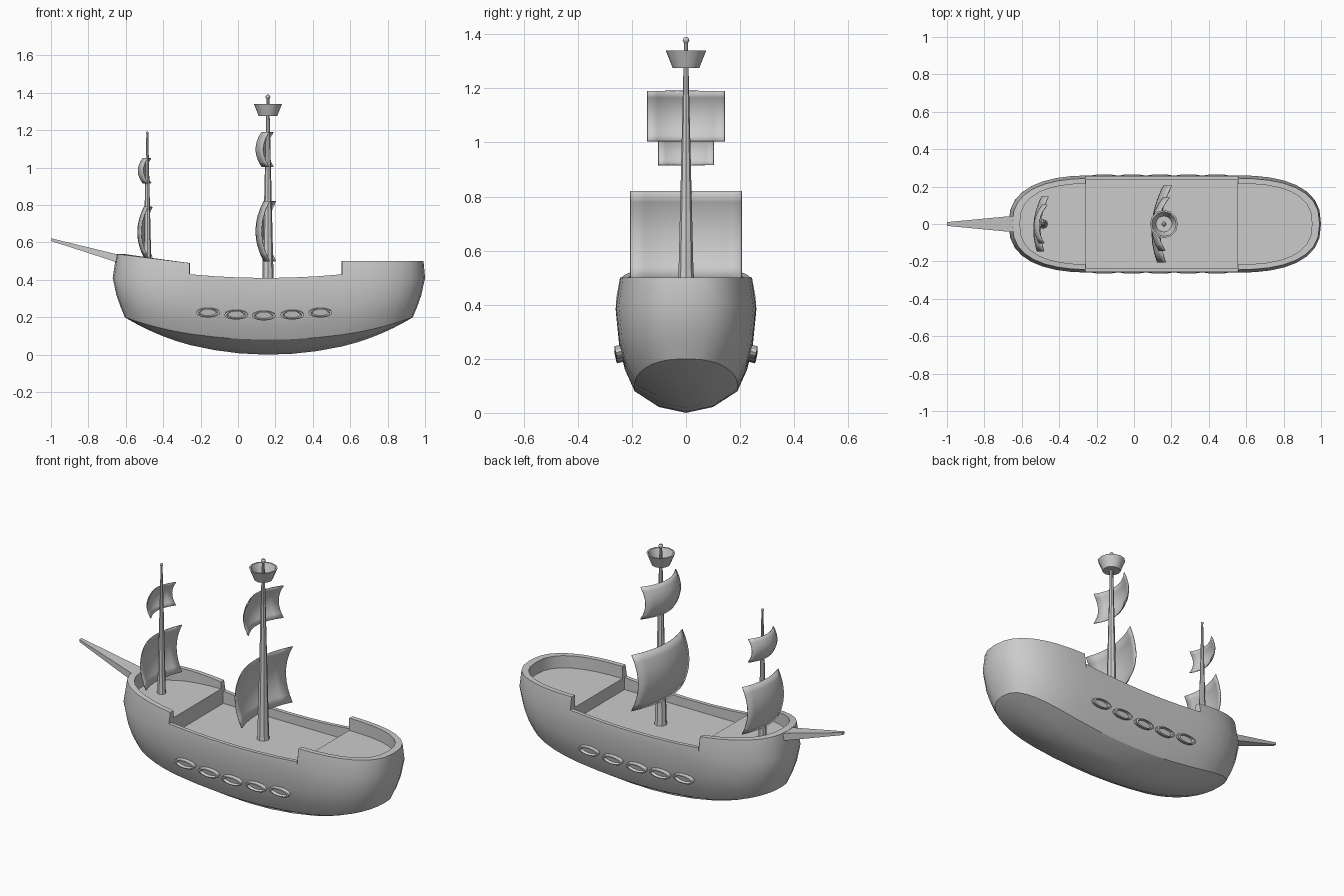
import bpy, bmesh, math
from mathutils import Matrix, Vector

if "Cube" in bpy.data.objects:
    bpy.data.objects.remove(bpy.data.objects["Cube"])


def finish(name, bm, angle=30):
    bmesh.ops.remove_doubles(bm, verts=bm.verts, dist=1e-4)
    bmesh.ops.dissolve_degenerate(bm, edges=bm.edges, dist=1e-5)
    bmesh.ops.recalc_face_normals(bm, faces=bm.faces)
    me = bpy.data.meshes.new(name)
    bm.to_mesh(me)
    bm.free()
    ob = bpy.data.objects.new(name, me)
    bpy.context.collection.objects.link(ob)
    bpy.ops.object.select_all(action='DESELECT')
    ob.select_set(True)
    bpy.context.view_layer.objects.active = ob
    bpy.ops.object.shade_smooth_by_angle(angle=math.radians(angle))
    return ob


def loft(bm, rings, closed=True):
    rows = [[bm.verts.new(p) for p in r] for r in rings]
    n = len(rows[0])
    for a, b in zip(rows, rows[1:]):
        for i in range(n if closed else n - 1):
            j = (i + 1) % n
            bm.faces.new((a[i], a[j], b[j], b[i]))
    return rows


def lathe(name, profile, n, matrix):
    bm = bmesh.new()
    loft(bm, [[matrix @ Vector((r * math.cos(2 * math.pi * i / n),
                                r * math.sin(2 * math.pi * i / n), z))
               for i in range(n)] for r, z in profile])
    return finish(name, bm)


# Hull: lofted cross-sections with raised bow and stern decks
def section(u, part):
    s = abs(u)
    sg = -1 if u < 0 else 1
    p = min(1, max(0, (s - .45) / .55))
    shape = (max(0, 1 - p ** 2.5)) ** .4
    x0 = .165 + .835 * u
    zc, zk = .08 + .12 * u * u, .2 * u * u

    def pt(y, inset, z):
        return (x0 - sg * inset * p ** 1.5, y * shape, z)
    if part == 'bow':
        rim, deck, yo, yi = .49 + .045 * (-.26 - x0) / .38, .45, .244, .216
    elif part == 'stern':
        rim, deck, yo, yi = .5, .43, .244, .216
    else:
        rim, deck, yo, yi = .41 + .02 * ((x0 - .15) / .41) ** 2, .36, .257, .235
    ri = .02 if u < 0 else .008
    half = [pt(0, .065, zk), pt(.1, .065, zk + (zc - zk) * .27),
            pt(.19, .065, zc),
            pt(.226, .042, zc + .2 * (.48 - zc)),
            pt(.247, .02, zc + .42 * (.48 - zc)),
            pt(.26, 0, zc + .75 * (.48 - zc)),
            pt(yo, ri, rim), pt(yi, ri + .04, rim),
            pt(yi, ri + .04, deck), pt(0, ri + .04, deck)]
    return half + [(x, -y, z) for x, y, z in half[-2:0:-1]]


ub, us = -.509, .467
sweep = [math.sin(k * math.pi / 16) for k in range(9)]
stations = [(ub + (-1 - ub) * t, 'bow') for t in reversed(sweep)]
stations += [(ub + (us - ub) * k / 6, 'mid') for k in range(7)]
stations += [(us + (1 - us) * t, 'stern') for t in sweep]
bm = bmesh.new()
loft(bm, [section(*st) for st in stations])
finish('hull', bm, 28)

# Bowsprit: tapered square spar
bm = bmesh.new()
rows = loft(bm, [[(x, -w, z0), (x, w, z0), (x, w, z1), (x, -w, z1)]
                 for x, w, z0, z1 in ((-.62, .046, .485, .53), (-1, .01, .608, .622))])
for r in rows:
    bm.faces.new(r)
finish('bowsprit', bm)


# Masts with ball finials
def mast(name, x, z0, r0, z1, r1, ball):
    prof = [(0, z0), (r0 * 1.15, z0), (r0, z0 + .03), (r1, z1), (0, z1)]
    lathe(name, prof, 8, Matrix.Translation((x, 0, 0)))
    prof = [(ball * math.sin(a * math.pi / 6), z1 - ball * math.cos(a * math.pi / 6))
            for a in range(7)]
    lathe(name + '_finial', prof, 10, Matrix.Translation((x, 0, 0)))


mast('main_mast', .16, .35, .031, 1.378, .007, .013)
mast('fore_mast', -.485, .44, .022, 1.185, .005, .008)

# Lookout basket
lathe('lookout_basket', [(0, 1.275), (.049, 1.275), (.075, 1.34), (.066, 1.34),
                         (.043, 1.285), (0, 1.285)], 12, Matrix.Translation((.16, 0, 0)))


# Sails: billowed toward the bow, slightly turned
def sail(name, x, hw, z0, z1, bow_h, bow_v):
    n = 8
    bm = bmesh.new()
    rings = []
    for i in range(n + 1):
        w = 2 * i / n - 1
        ring = []
        for j in range(n + 1):
            v = 2 * j / n - 1
            ring.append((x - bow_h * (1 - v * v) - bow_v * (1 - w * w) + .08 * v * hw,
                         v * hw, z0 + (z1 - z0) * (w + 1) / 2))
        rings.append(ring)
    loft(bm, rings, closed=False)
    ob = finish(name, bm)
    mod = ob.modifiers.new('thickness', 'SOLIDIFY')
    mod.thickness = .005
    mod.offset = 0


sail('main_lower_sail', .185, .206, .5, .82, .045, .043)
sail('main_upper_sail', .178, .143, 1.005, 1.19, .05, .032)
sail('fore_lower_sail', -.47, .146, .52, .79, .03, .035)
sail('fore_upper_sail', -.473, .102, .917, 1.05, .035, .025)

# Oval gun ports along both sides
for side in (-1, 1):
    for k in range(5):
        x = (-.16, -.01, .138, .29, .44)[k]
        z = (.228, .217, .212, .217, .228)[k]
        m = (Matrix.Translation((x, side * .236, z))
             @ Matrix.Rotation(-side * math.radians(90 + 12), 4, 'X')
             @ Matrix.Diagonal((.064, .025, 1, 1)))
        lathe('gun_port', [(0, -.01), (.95, -.01), (1, .024), (.8, .026), (.68, .012), (0, .012)], 14, m)
